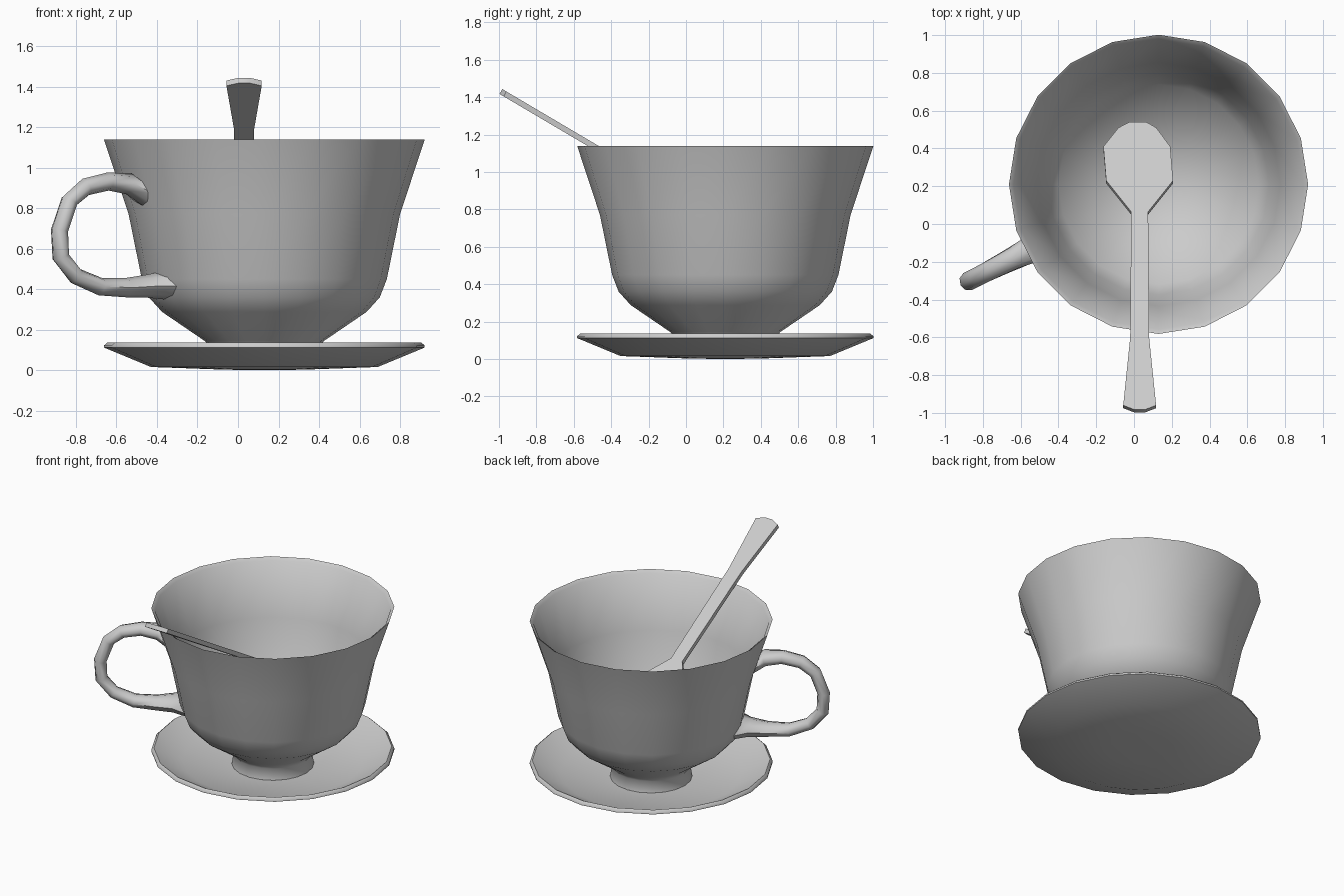
import bpy, bmesh, math
from mathutils import Vector

if "Cube" in bpy.data.objects:
    bpy.data.objects.remove(bpy.data.objects["Cube"])

CENTRE = Vector((0.13, 0.21, 0))
SIDES = 20


def finish(bm, name, angle=40):
    bmesh.ops.recalc_face_normals(bm, faces=bm.faces)
    mesh = bpy.data.meshes.new(name)
    bm.to_mesh(mesh)
    bm.free()
    ob = bpy.data.objects.new(name, mesh)
    bpy.context.collection.objects.link(ob)
    bpy.ops.object.select_all(action='DESELECT')
    ob.select_set(True)
    bpy.context.view_layer.objects.active = ob
    bpy.ops.object.shade_smooth_by_angle(angle=math.radians(angle))
    return ob


def bridge(bm, a, b):
    n = len(a)
    for i in range(n):
        j = (i + 1) % n
        bm.faces.new((a[i], a[j], b[j], b[i]))


def lathe(name, profile, angle):
    # closed profile: first and last points become centre fans
    bm = bmesh.new()
    rings = []
    for r, z in profile[1:-1]:
        rings.append([bm.verts.new(CENTRE + Vector((
            r * math.cos(math.tau * i / SIDES),
            r * math.sin(math.tau * i / SIDES), z))) for i in range(SIDES)])
    for a, b in zip(rings, rings[1:]):
        bridge(bm, a, b)
    for ring, (_, z) in ((rings[0], profile[0]), (rings[-1], profile[-1])):
        tip = bm.verts.new(CENTRE + Vector((0, 0, z)))
        for i in range(SIDES):
            bm.faces.new((ring[i], ring[(i + 1) % SIDES], tip))
    return finish(bm, name, angle)


# Saucer: thin shallow dish with a shallow seat for the cup
lathe("saucer", [(0, 0), (0.20, 0.003), (0.56, 0.016), (0.792, 0.112), (0.792, 0.122),
                 (0.775, 0.137), (0.59, 0.045), (0.325, 0.024), (0.29, 0.018), (0, 0.015)], 60)

# Cup: waisted foot, outer wall up to the rim, then the inner wall to the floor
lathe("cup", [(0, 0.025), (0.268, 0.022), (0.255, 0.10), (0.295, 0.145),
              (0.505, 0.288), (0.57, 0.36), (0.605, 0.45), (0.67, 0.77), (0.792, 1.14),
              (0.768, 1.122), (0.645, 0.77), (0.585, 0.48), (0.53, 0.395),
              (0.25, 0.155), (0, 0.13)], 62)

# Cup handle: tube swept along a loop, flared where it meets the wall
path = [(0.675, 0.875, 0.075, 0.11), (0.75, 0.92, 0.053, 0.075), (0.865, 0.932, 0.045, 0.058),
        (0.99, 0.905, 0.044, 0.052), (1.08, 0.835, 0.042, 0.050), (1.135, 0.69, 0.042, 0.050),
        (1.128, 0.56, 0.042, 0.050), (1.045, 0.465, 0.042, 0.050), (0.91, 0.413, 0.044, 0.058),
        (0.765, 0.408, 0.048, 0.070), (0.65, 0.415, 0.057, 0.095), (0.575, 0.415, 0.065, 0.16)]
out = Vector((math.cos(math.radians(207)), math.sin(math.radians(207)), 0))
side = Vector((-out.y, out.x, 0))
points = [CENTRE + out * s + Vector((0, 0, z)) for s, z, _, _ in path]
bm = bmesh.new()
rings = []
for k, (_, _, rn, rb) in enumerate(path):
    tangent = (points[min(k + 1, len(path) - 1)] - points[max(k - 1, 0)]).normalized()
    normal = tangent.cross(side)
    rings.append([bm.verts.new(points[k] + normal * rn * math.cos(math.tau * i / 8)
                               + side * rb * math.sin(math.tau * i / 8)) for i in range(8)])
# press both end rings onto the cup wall
for v in rings[0] + rings[-1]:
    z = v.co.z
    wall = 0.67 + (z - 0.77) * 0.324 if z > 0.77 else 0.57 + (z - 0.36) * 0.39
    radial = Vector((v.co.x - CENTRE.x, v.co.y - CENTRE.y, 0)).normalized()
    v.co = CENTRE + radial * wall * 0.983 + Vector((0, 0, z))
for a, b in zip(rings, rings[1:]):
    bridge(bm, a, b)
finish(bm, "cup_handle", 60)

# Spoon: outline on a slanted plane (y, half width, centre x), given thickness
half = [(-0.982, 0.03, 0.03), (-0.96, 0.087, 0.03), (-0.60, 0.05, 0.03), (0.065, 0.045, 0.03),
        (0.23, 0.177, 0.03), (0.41, 0.177, 0.015), (0.51, 0.10, 0.018), (0.54, 0.045, 0.02)]
outline = [(c + w, y) for y, w, c in half] + [(c - w, y) for y, w, c in reversed(half)]
bm = bmesh.new()
down = Vector((0, -0.015, -0.026))
top = [bm.verts.new((x, y, 1.445 - 0.59 * (y + 0.985))) for x, y in outline]
bottom = [bm.verts.new(v.co + down) for v in top]
bridge(bm, top, bottom)
n = len(top)
for layer in (top, bottom):
    for i in range(len(half) - 1):
        bm.faces.new((layer[i], layer[i + 1], layer[n - 2 - i], layer[n - 1 - i]))
finish(bm, "spoon", 30)
